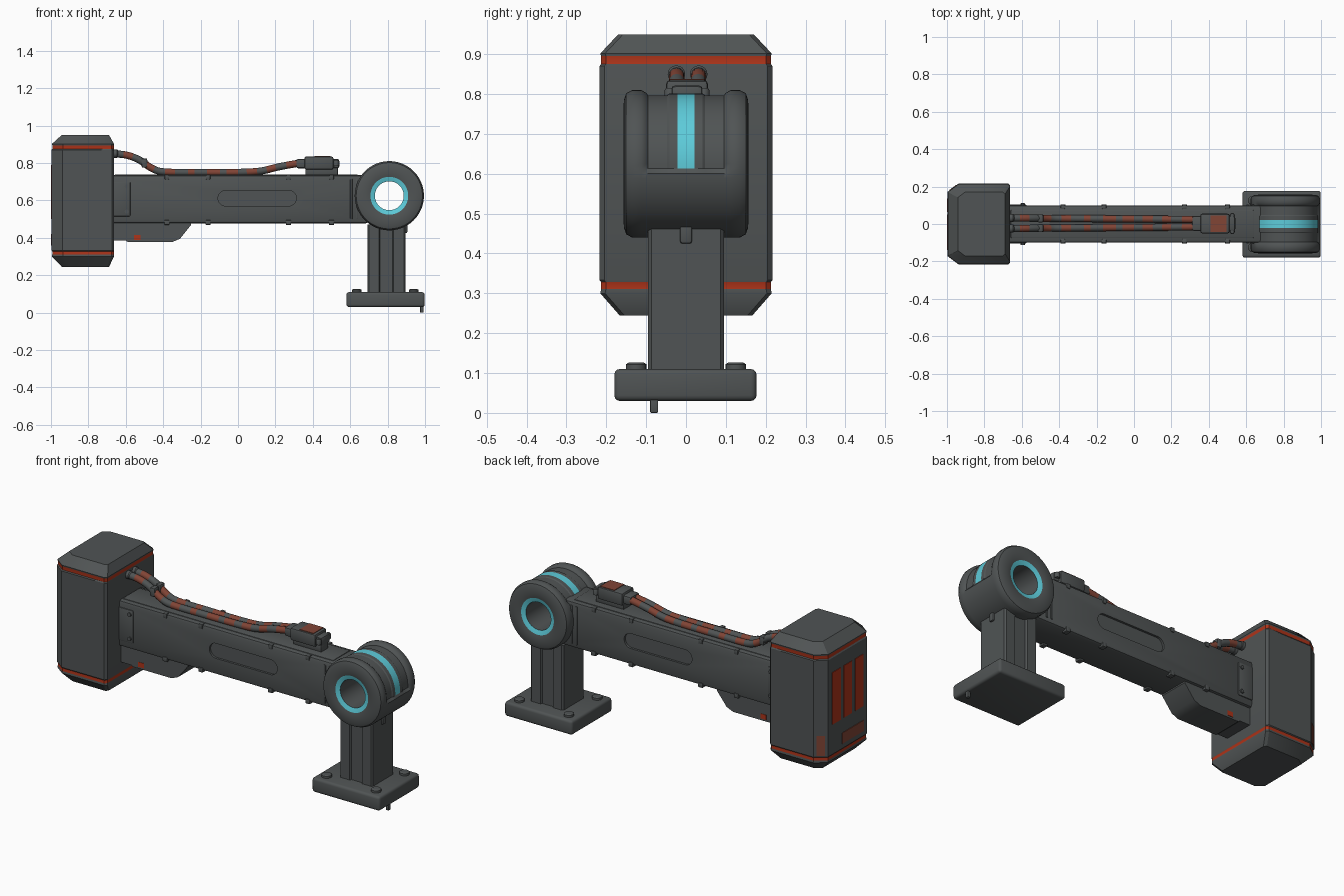
import bpy, bmesh, math
from mathutils import Vector

if "Cube" in bpy.data.objects:
    bpy.data.objects.remove(bpy.data.objects["Cube"])


def mat(name, rgb):
    m = bpy.data.materials.new(name)
    m.diffuse_color = (*rgb, 1)
    m.use_nodes = True
    m.node_tree.nodes["Principled BSDF"].inputs["Base Color"].default_value = m.diffuse_color
    return m


MATS = [mat("dark_grey", (0.080, 0.088, 0.089)), mat("red", (0.42, 0.034, 0.010)),
        mat("rust_brown", (0.22, 0.058, 0.036)), mat("cyan", (0.11, 0.60, 0.70))]
GREY, RED, RUST, CYAN = range(4)


def finish(name, bm):
    bmesh.ops.recalc_face_normals(bm, faces=bm.faces)
    me = bpy.data.meshes.new(name)
    bm.to_mesh(me)
    bm.free()
    for m in MATS:
        me.materials.append(m)
    ob = bpy.data.objects.new(name, me)
    bpy.context.collection.objects.link(ob)
    return ob


def box(name, x, y, z, bevel=0.0, color=GREY, segs=2):
    bm = bmesh.new()
    bmesh.ops.create_cube(bm, size=1)
    for v in bm.verts:
        for i, (a, b) in enumerate((x, y, z)):
            v.co[i] = (a + b) / 2 + v.co[i] * (b - a)
    if bevel:
        bmesh.ops.bevel(bm, geom=bm.edges[:], offset=bevel, segments=segs, profile=0.5, affect='EDGES')
    for f in bm.faces:
        f.material_index = color
    return finish(name, bm)


def loft(name, loops, colors=None, closed=False):
    """Skin a list of point loops; colors gives one index per band."""
    bm = bmesh.new()
    rings = [[bm.verts.new(p) for p in lp] for lp in loops]
    n = len(rings[0])
    pairs = list(zip(rings, rings[1:] + rings[:1])) if closed else list(zip(rings, rings[1:]))
    for k, (a, b) in enumerate(pairs):
        for i in range(n):
            f = bm.faces.new((a[i], a[(i + 1) % n], b[(i + 1) % n], b[i]))
            f.material_index = colors(k, i) if colors else GREY
    if not closed:
        bm.faces.new(rings[0])
        bm.faces.new(rings[-1])
    return finish(name, bm)


def cyl(name, c, r, h, axis='Z', color=GREY, n=16):
    loops = []
    for t, rr in ((-0.5, r), (0.3, r), (0.5, r * 0.75)):
        lp = []
        for i in range(n):
            a = 2 * math.pi * i / n
            u, v, w = rr * math.cos(a), rr * math.sin(a), t * h
            off = {'Z': (u, v, w), 'Y': (u, w, v), 'X': (w, u, v)}[axis]
            lp.append(Vector(c) + Vector(off))
        loops.append(lp)
    return loft(name, loops, lambda k, i: color)


def tube(name, pts, r, stripe, n=12, sub=6):
    """Smooth tube through points with alternating coloured sections."""
    P = [Vector(p) for p in pts]
    P = [2 * P[0] - P[1]] + P + [2 * P[-1] - P[-2]]
    path = []
    for i in range(1, len(P) - 2):
        a, b, c, d = P[i - 1:i + 3]
        for s in range(sub):
            t = s / sub
            path.append(0.5 * (2 * b + (c - a) * t + (2 * a - 5 * b + 4 * c - d) * t * t
                               + (3 * b - a - 3 * c + d) * t ** 3))
    path.append(P[-2])
    loops = []
    for i, p in enumerate(path):
        d = (path[min(i + 1, len(path) - 1)] - path[max(i - 1, 0)]).normalized()
        s = Vector((0, 1, 0))
        u = d.cross(s).normalized()
        s = u.cross(d)
        loops.append([p + r * (math.cos(2 * math.pi * j / n) * s + math.sin(2 * math.pi * j / n) * u)
                      for j in range(n)])
    return loft(name, loops, lambda k, i: stripe if int((path[k].x + 2) / 0.055) % 2 else GREY)


# Hammer-like head block with chamfered ends and two painted bands
def head_loop(z, e, ey):
    x0, x1, y = -0.997 + e, -0.662 - e * 0.5, 0.217 - ey
    c, d = 0.06 - e * 0.4, 0.012
    right = [(x0, -y + c * 0.75), (x0 + c, -y), (x1 - d, -y), (x1, -y + d)]
    return [(a, b, z) for a, b in right + [(a, -b) for a, b in reversed(right)]]


levels = [(0.245, 0.055, 0.05), (0.30, 0.002, 0.002), (0.311, 0.004, 0.004), (0.328, 0.004, 0.004),
          (0.333, 0, 0), (0.87, 0, 0), (0.876, 0.004, 0.004), (0.895, 0.004, 0.004),
          (0.902, 0.002, 0.002), (0.95, 0.055, 0.047)]
loft("head_block", [head_loop(*l) for l in levels], lambda k, i: RED if k in (2, 6) else GREY)

# Painted bars on the outer end of the head, and worn paint below them
for i, y in enumerate((-0.1, 0.0, 0.1)):
    box(f"head_bar_{i}", (-1.0, -0.99), (y - 0.036, y + 0.036), (0.50, 0.79), color=RED)
box("head_worn_patch", (-1.0, -0.99), (-0.14, 0.05), (0.36, 0.42), color=RUST)
chip = box("corner_patch", (-0.022, 0.022), (-0.002, 0.002), (0.34, 0.45), color=RUST)
chip.location = (-0.967, 0.1945, 0)
chip.rotation_euler.z = math.atan2(0.045, 0.06)

# Main beam with a capsule recess on both sides
beam = box("beam", (-0.68, 0.70), (-0.1, 0.1), (0.478, 0.735), 0.016)
for s in (-1, 1):
    lp = []
    for i in range(24):
        a = math.pi * (i + 0.5) / 12 - math.pi / 2
        cx = 0.27 if math.cos(a) > 0 else -0.065
        lp.append((cx + 0.042 * math.cos(a), 0.612 + 0.042 * math.sin(a)))
    cut = loft("slot_cutter", [[(x, s * y, z) for x, z in lp] for y in (0.088, 0.12)])
    cut.hide_render = True
    m = beam.modifiers.new("slot", 'BOOLEAN')
    m.operation, m.object, m.solver = 'DIFFERENCE', cut, 'EXACT'
    bpy.context.view_layer.objects.active = beam
    bpy.ops.object.modifier_apply(modifier="slot")
    bpy.data.objects.remove(cut)

# Beam fittings: collar plates, end ribs, small bolts
box("beam_top_rail", (-0.66, 0.64), (-0.075, 0.075), (0.72, 0.739), 0.005)
for s, side in ((-1, "front"), (1, "back")):
    ys = sorted((s * 0.09, s * 0.105))
    box(f"collar_plate_{side}", (-0.67, -0.575), ys, (0.515, 0.70), 0.006)
    for x in (0.60, 0.63):
        box(f"end_rib_{side}", (x, x + 0.012), ys, (0.50, 0.715), 0.004)
    for z in (0.54, 0.675):
        cyl(f"collar_bolt_{side}", (-0.595, s * 0.105, z), 0.011, 0.012, 'Y')
    for x in (-0.38, -0.16, 0.27, 0.5):
        box(f"beam_lug_{side}", (x - 0.014, x + 0.014), sorted((s * 0.07, s * 0.104)), (0.469, 0.495), 0.004)
        box(f"beam_clip_{side}", (x - 0.012, x + 0.012), sorted((s * 0.08, s * 0.104)), (0.712, 0.738), 0.004)

# Bracket below the beam near the head
prof = [(-0.67, 0.50), (-0.67, 0.385), (-0.60, 0.385), (-0.59, 0.378), (-0.35, 0.378), (-0.31, 0.395),
        (-0.25, 0.47), (-0.25, 0.50)]
loft("under_bracket", [[(x, y, z) for x, z in prof] for y in (-0.085, 0.085)])
for s in (-1, 1):
    box("bracket_mark", (-0.555, -0.52), sorted((s * 0.083, s * 0.087)), (0.388, 0.415), color=RED)

# Pivot joint: lathed ring around y, groove only over the upper outer arc
CX, CZ, N = 0.809, 0.625, 96
half = [(0.077, 0.145), (0.101, 0.153), (0.125, 0.157), (0.160, 0.156), (0.177, 0.150), (0.185, 0.135),
        (0.185, 0.112), (0.178, 0.100), (0.172, 0.095), (0.172, 0.048), (0.176, 0.042), (0.176, 0.021)]
profile = [(r, -y) for r, y in half] + [(r, y) for r, y in reversed(half)]
rings = []
for k in range(N):
    a = 2 * math.pi * k / N
    deg = math.degrees(a)
    ring = []
    for r, y in profile:
        if 150 <= deg <= 354 and r > 0.165 and abs(y) < 0.14:
            r = 0.185
        ring.append((CX + r * math.cos(a), y, CZ + r * math.sin(a)))
    rings.append(ring)


def joint_color(k, i):
    n = len(profile)
    if i in (0, n - 2):
        return CYAN
    if i == n // 2 - 1 and (k < N * 146 / 360 or k >= N - 1):
        return CYAN
    return GREY


loft("pivot_joint", rings, joint_color, closed=True)

# Post with a shallow channel front and back
quarter = [(0.692, -0.087), (0.70, -0.095), (0.755, -0.095), (0.760, -0.085), (0.827, -0.085),
           (0.832, -0.095), (0.887, -0.095), (0.895, -0.087)]
outline = quarter + [(x, -y) for x, y in reversed(quarter)]
loft("post", [[(x, y, z) for x, y in outline] for z in (0.09, 0.47)])
box("post_clip", (0.88, 0.905), (-0.015, 0.015), (0.425, 0.485), 0.006)

# Foot plate with bolts and a locating pin
box("foot_plate", (0.58, 0.998), (-0.18, 0.177), (0.03, 0.11), 0.014, segs=3)
for x in (0.635, 0.94):
    for y in (-0.125, 0.125):
        cyl("foot_bolt", (x, y, 0.115), 0.026, 0.022)
box("locating_pin", (0.974, 0.992), (-0.09, -0.07), (0.0, 0.04), 0.003)

# Two striped cables along the top
path = [(-0.68, 0.85), (-0.6, 0.843), (-0.53, 0.818), (-0.46, 0.772), (-0.39, 0.752), (-0.2, 0.75),
        (0.0, 0.75), (0.12, 0.757), (0.22, 0.78), (0.34, 0.802)]
for s, side in ((-1, "front"), (1, "back")):
    tube(f"cable_{side}", [(x, 0.004 + s * (0.028 - 0.008 * (x + 0.68)), z) for x, z in path], 0.019, RUST)
    cyl(f"cable_socket_{side}", (-0.655, 0.004 + s * 0.028, 0.85), 0.022, 0.03, 'X')
    box(f"cable_clamp_{side}", (-0.515, -0.485), sorted((0.004 + s * 0.004, 0.004 + s * 0.048)),
        (0.775, 0.825), 0.008)

# Connector box where the cables end
box("connector_body", (0.355, 0.51), (-0.05, 0.055), (0.765, 0.835), 0.01)
box("connector_ends", (0.31, 0.542), (-0.038, 0.043), (0.772, 0.822), 0.012)
box("connector_foot", (0.36, 0.535), (-0.03, 0.035), (0.735, 0.78), 0.006)
box("connector_label", (0.41, 0.495), (-0.042, 0.046), (0.833, 0.838), color=RUST)
for y in (-0.04, 0.045):
    cyl("connector_screw", (0.525, y, 0.80), 0.014, 0.03)

bpy.ops.object.select_all(action='SELECT')
bpy.context.view_layer.objects.active = beam
bpy.ops.object.shade_smooth_by_angle(angle=math.radians(32))
